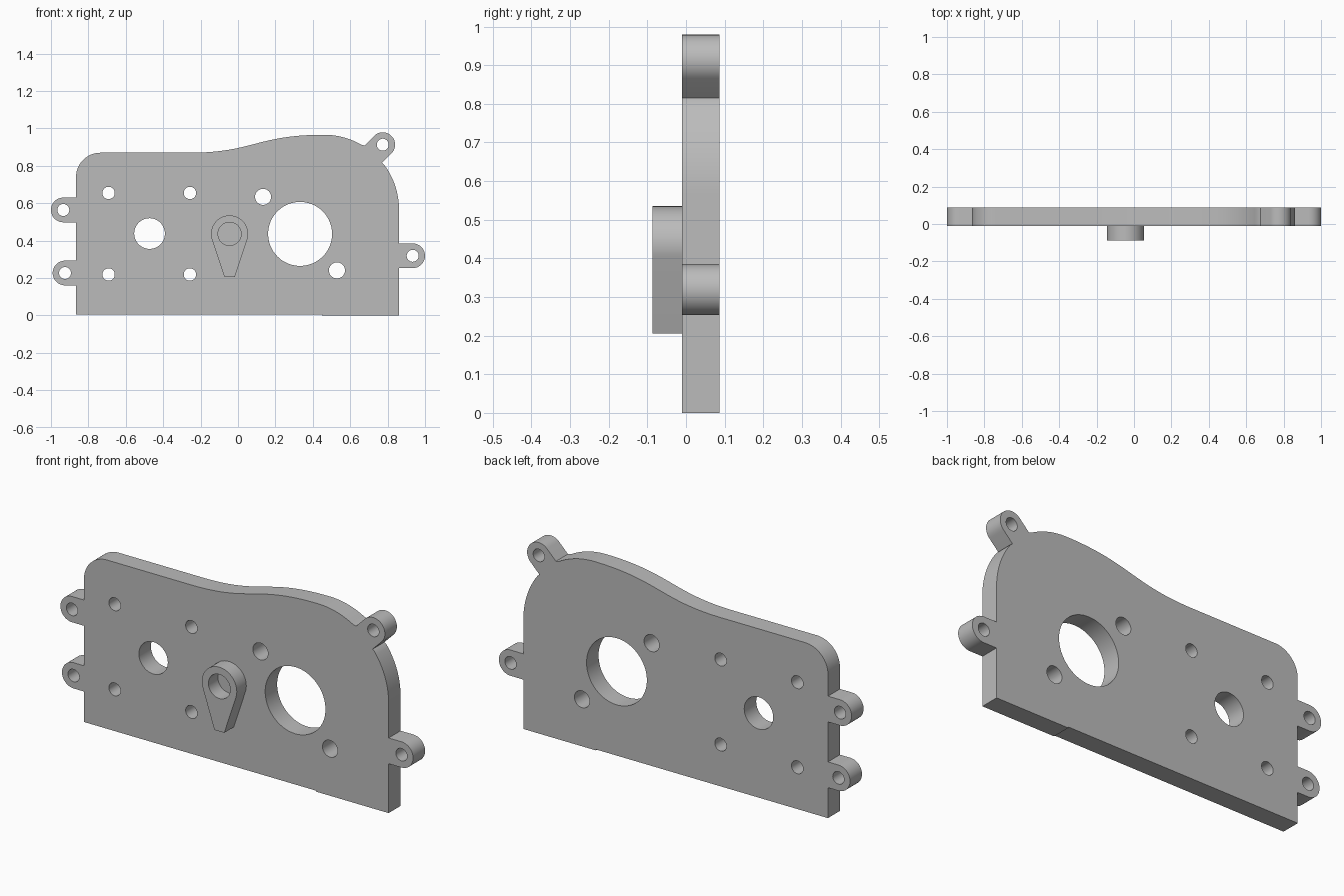
import bpy, bmesh
from math import cos, sin, radians, acos, atan2, hypot, degrees
from mathutils import Vector
from mathutils.geometry import interpolate_bezier

cube = bpy.data.objects.get("Cube")
if cube:
    bpy.data.objects.remove(cube, do_unlink=True)

# Single grey finish
grey = bpy.data.materials.new("plain grey")
grey.use_nodes = True
colour = (0.5, 0.5, 0.5, 1)
grey.diffuse_color = colour
grey.node_tree.nodes["Principled BSDF"].inputs["Base Color"].default_value = colour

EAR_R = 0.066
EAR_HOLE = 0.032


def arc(cx, cz, r, start, end, steps=24):
    angles = [radians(start + (end - start) * i / steps) for i in range(steps + 1)]
    return [(cx + r * cos(a), cz + r * sin(a)) for a in angles]


def circle(cx, cz, r, steps=48):
    return arc(cx, cz, r, 0, 360, steps)[:-1]


def ear(cx, cz, heading, reach):
    """Rounded lug whose straight sides run back to the plate edge."""
    tip = arc(cx, cz, EAR_R, heading + 90, heading - 90)
    dx, dz = reach * cos(radians(heading)), reach * sin(radians(heading))
    roots = [(x - dx, z - dz) for x, z in (tip[0], tip[-1])]
    return [roots[0]] + tip + [roots[1]]


def slab(name, loops, y_front, y_back):
    """Fill an outline with holes in the xz plane and give it thickness."""
    curve = bpy.data.curves.new(name, 'CURVE')
    curve.dimensions = '2D'
    curve.fill_mode = 'BOTH'
    curve.extrude = (y_back - y_front) / 2
    for loop in loops:
        spline = curve.splines.new('POLY')
        spline.points.add(len(loop) - 1)
        for point, (x, z) in zip(spline.points, loop):
            point.co = (x, z, 0, 1)
        spline.use_cyclic_u = True
    helper = bpy.data.objects.new(name + " helper", curve)
    bpy.context.collection.objects.link(helper)
    bpy.context.view_layer.update()
    mesh = bpy.data.meshes.new_from_object(
        helper.evaluated_get(bpy.context.evaluated_depsgraph_get()))
    bpy.data.objects.remove(helper, do_unlink=True)

    # Weld the caps to the walls and stand the slab upright
    bm = bmesh.new()
    bm.from_mesh(mesh)
    bmesh.ops.remove_doubles(bm, verts=bm.verts, dist=0.0001)
    for v in bm.verts:
        x, z, depth = v.co
        v.co = (x, (y_front + y_back) / 2 - depth, z)
    bmesh.ops.recalc_face_normals(bm, faces=bm.faces)
    bm.to_mesh(mesh)
    bm.free()
    mesh.materials.clear()
    mesh.materials.append(grey)
    obj = bpy.data.objects.new(name, mesh)
    bpy.context.collection.objects.link(obj)
    bpy.ops.object.select_all(action='DESELECT')
    obj.select_set(True)
    bpy.context.view_layer.objects.active = obj
    bpy.ops.object.shade_smooth_by_angle(angle=radians(30))
    return obj


# Plate outline, clockwise from the bottom of its right-hand edge
ears = [(-0.925, 0.227, 180, 0.059), (-0.934, 0.564, 180, 0.068),
        (0.774, 0.913, 45, 0.072), (0.934, 0.319, 0, 0.073)]
swell = interpolate_bezier(Vector((-0.26, 0.87)), Vector((0.08, 0.87)),
                           Vector((0.1, 0.966)), Vector((0.46, 0.966)), 40)
outline = [(-0.866, 0.005)]
outline += ear(*ears[0]) + ear(*ears[1])
outline += arc(-0.736, 0.74, 0.13, 180, 90)
outline += [(p.x, p.y) for p in swell]
outline += arc(0.46, 0.566, 0.4, 88, 60, 12) + ear(*ears[2])
outline += arc(0.46, 0.566, 0.401, 37, 0, 16) + ear(*ears[3])
outline += [(0.861, 0), (0.45, 0), (0.45, 0.005)]

# Through holes
holes = [circle(x, z, EAR_HOLE) for x, z, _, _ in ears]
holes += [circle(x, z, 0.033) for x in (-0.692, -0.257) for z in (0.219, 0.655)]
holes += [circle(-0.473, 0.438, 0.082), circle(0.332, 0.436, 0.171, 80)]
holes += [circle(0.134, 0.634, 0.043), circle(0.529, 0.241, 0.043)]
slab("mounting_plate", [outline] + holes, -0.01, 0.087)

# Teardrop boss with a blind bore, its sides tangent to the round end
bx, bz, br, half_tip, drop = -0.045, 0.436, 0.099, 0.028, 0.23
tangent = degrees(atan2(-drop, half_tip) + acos(br / hypot(half_tip, drop)))
teardrop = arc(bx, bz, br, tangent, 180 - tangent, 48)
teardrop += [(bx - half_tip, bz - drop), (bx + half_tip, bz - drop)]
slab("pointer_boss", [teardrop, circle(bx, bz, 0.062)], -0.087, 0.0)
